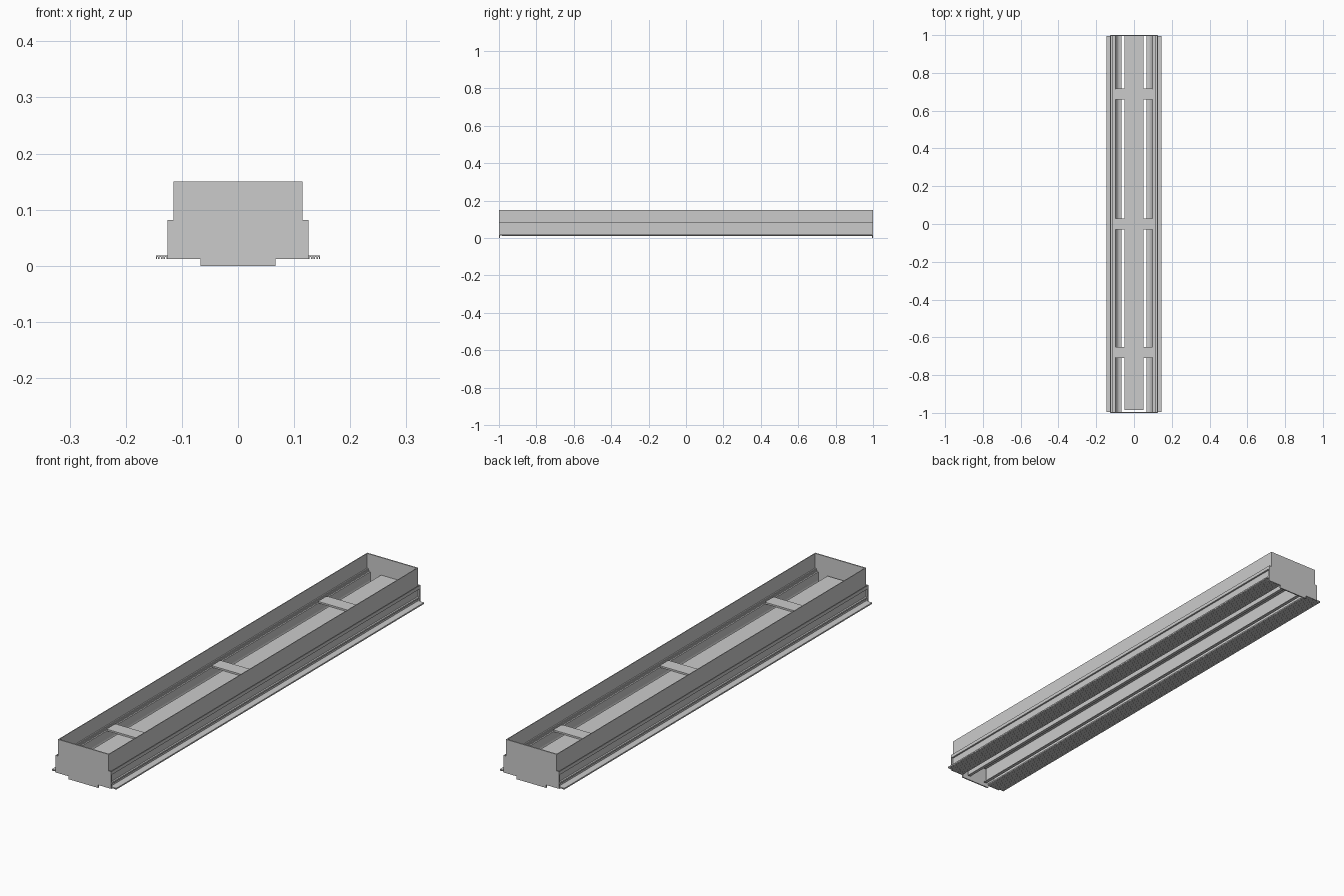
import bpy, bmesh, math

if "Cube" in bpy.data.objects:
    bpy.data.objects.remove(bpy.data.objects["Cube"])


def extrude_profile(name, pts, y0, y1, mirror=False):
    """Closed x-z profile swept along y, optionally mirrored across x."""
    bm = bmesh.new()
    face = bm.faces.new([bm.verts.new((x, y0, z)) for x, z in pts])
    swept = bmesh.ops.extrude_face_region(bm, geom=[face])["geom"]
    bmesh.ops.translate(bm, vec=(0, y1 - y0, 0),
                        verts=[v for v in swept if isinstance(v, bmesh.types.BMVert)])
    bmesh.ops.recalc_face_normals(bm, faces=bm.faces[:])
    me = bpy.data.meshes.new(name)
    bm.to_mesh(me)
    bm.free()
    ob = bpy.data.objects.new(name, me)
    bpy.context.collection.objects.link(ob)
    if mirror:
        ob.modifiers.new("Mirror", 'MIRROR').use_axis[0] = True
    return ob


def symmetric(half):
    """Complete a right-hand outline with its mirror image."""
    return half + [(-x, z) for x, z in reversed(half)]


INNER = 0.995

# Side frame: ribbed underside, outer flange and rails, curved inner throat
ribs = [(0.066, 0.0125)]
for i in range(16):
    x = 0.0675 + i * 0.005
    ribs += [(x, 0.0125), (x, 0.0155), (x + 0.0022, 0.0155), (x + 0.0022, 0.0125)]
outer = [(0.146, 0.0125), (0.146, 0.018), (0.119, 0.018), (0.119, 0.030),
         (0.126, 0.030), (0.126, 0.036), (0.119, 0.036), (0.119, 0.068),
         (0.126, 0.068), (0.126, 0.082), (0.123, 0.082), (0.123, 0.072),
         (0.115, 0.072), (0.115, 0.090), (0.107, 0.090), (0.107, 0.084),
         (0.104, 0.084), (0.104, 0.078), (0.098, 0.078)]
throat = [(0.066 + 0.032 * math.cos(a), 0.052 - 0.034 * math.sin(a))
          for a in [i * math.pi / 16 for i in range(9)]]
extrude_profile("side_frame", ribs + outer + throat, -INNER, INNER, mirror=True)

# Upper box walls
extrude_profile("box_wall", [(0.112, 0.08), (0.115, 0.08), (0.115, 0.15), (0.112, 0.15)],
                -INNER, INNER, mirror=True)

# Stepped end plates
plate = symmetric([(0.067, 0.0), (0.067, 0.012), (0.126, 0.012),
                   (0.126, 0.082), (0.115, 0.082), (0.115, 0.15)])
extrude_profile("front_end_plate", plate, -1.0, -INNER)
extrude_profile("back_end_plate", plate, INNER, 1.0)

# Central baffle: inverted channel with inward feet
baffle = symmetric([(0.036, 0.010), (0.049, 0.010), (0.049, 0.078)])
baffle += [(-0.046, 0.075), (0.046, 0.075)]
baffle = [(0.036, 0.010), (0.049, 0.010), (0.049, 0.078), (-0.049, 0.078),
          (-0.049, 0.010), (-0.036, 0.010), (-0.036, 0.013), (-0.046, 0.013),
          (-0.046, 0.075), (0.046, 0.075), (0.046, 0.013), (0.036, 0.013)]
extrude_profile("central_baffle", baffle, -0.985, INNER)

# Cross bridges with rounded corners
for i, y in enumerate((-0.68, 0.0, 0.688)):
    bm = bmesh.new()
    bmesh.ops.create_cube(bm, size=1)
    bmesh.ops.scale(bm, vec=(0.2, 0.057, 0.007), verts=bm.verts)
    bmesh.ops.translate(bm, vec=(0, y, 0.0815), verts=bm.verts)
    upright = [e for e in bm.edges if abs(e.verts[0].co.z - e.verts[1].co.z) > 0.001]
    bmesh.ops.bevel(bm, geom=upright, offset=0.006, segments=3, profile=0.5,
                    affect='EDGES')
    me = bpy.data.meshes.new("cross_bridge")
    bm.to_mesh(me)
    bm.free()
    bpy.context.collection.objects.link(bpy.data.objects.new(f"cross_bridge_{i + 1}", me))
